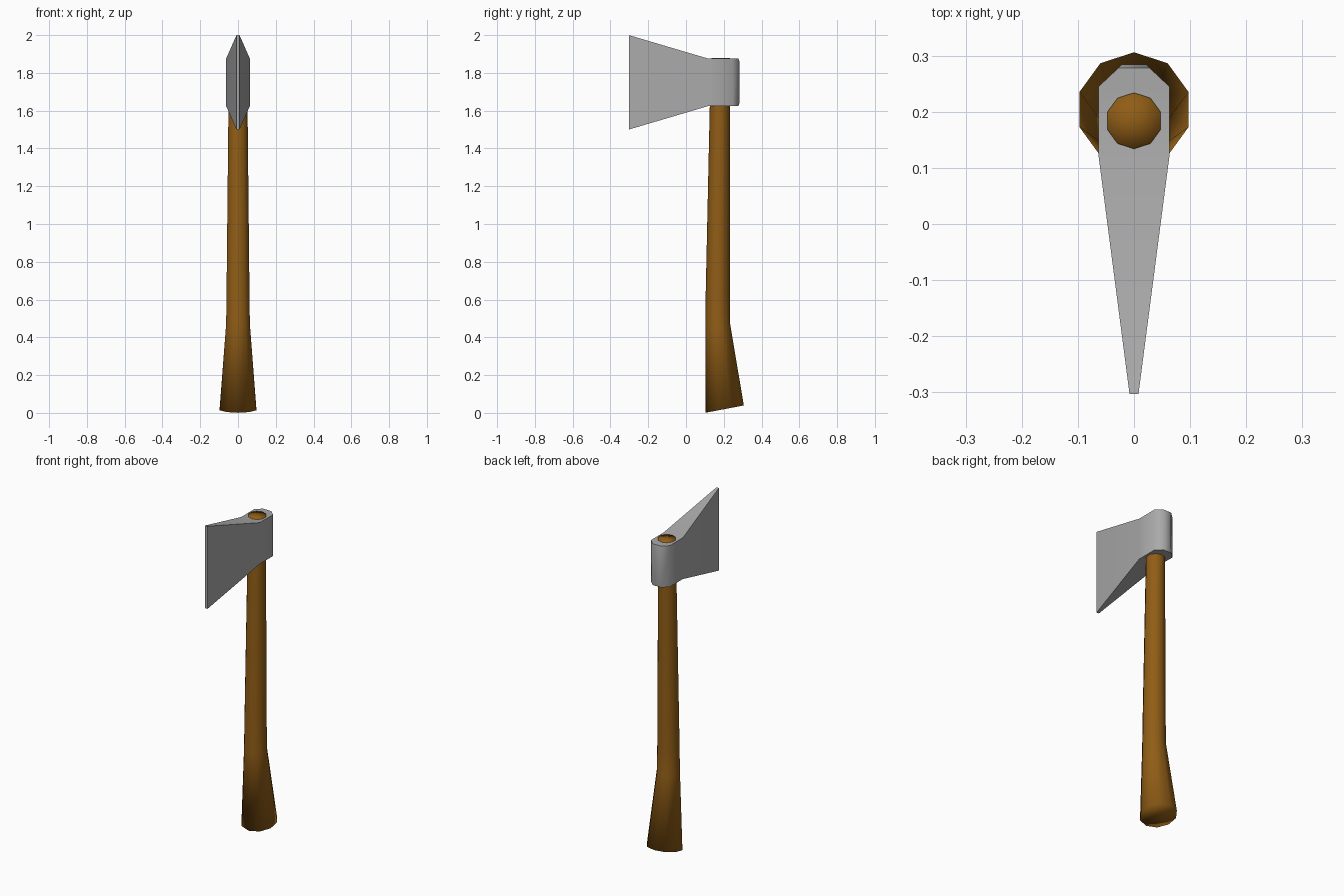
import bpy, bmesh, math

cube = bpy.data.objects.get("Cube")
if cube:
    bpy.data.objects.remove(cube, do_unlink=True)


def material(name, rgb, rough):
    m = bpy.data.materials.new(name)
    m.use_nodes = True
    m.diffuse_color = (*rgb, 1)
    bsdf = m.node_tree.nodes["Principled BSDF"]
    bsdf.inputs["Base Color"].default_value = (*rgb, 1)
    bsdf.inputs["Roughness"].default_value = rough
    return m


def finish(bm, name, mat):
    bmesh.ops.recalc_face_normals(bm, faces=bm.faces)
    mesh = bpy.data.meshes.new(name)
    bm.to_mesh(mesh)
    bm.free()
    mesh.materials.append(mat)
    ob = bpy.data.objects.new(name, mesh)
    bpy.context.collection.objects.link(ob)
    bpy.ops.object.select_all(action='DESELECT')
    ob.select_set(True)
    bpy.context.view_layer.objects.active = ob
    return ob


def bridge(bm, a, b):
    n = len(a)
    for i in range(n):
        j = (i + 1) % n
        bm.faces.new((a[i], a[j], b[j], b[i]))


wood = material("brown wood", (0.28, 0.11, 0.008), 0.8)
steel = material("grey steel", (0.40, 0.40, 0.40), 0.6)

# Handle: ten-sided rings (centre y, centre z, radius, slope along y)
SIDES = 10
RINGS = [(0.204, 0.02, 0.102, 0.19), (0.168, 0.47, 0.066, 0),
         (0.168, 0.62, 0.064, 0), (0.179, 1.63, 0.053, 0),
         (0.184, 1.88, 0.05, 0)]
bm = bmesh.new()
loops = []
for cy, cz, r, slope in RINGS:
    loop = []
    for i in range(SIDES):
        a = math.pi / 2 + math.tau * i / SIDES
        dy = r * math.sin(a)
        loop.append(bm.verts.new((r * math.cos(a), cy + dy, cz + slope * dy)))
    loops.append(loop)
for lower, upper in zip(loops, loops[1:]):
    bridge(bm, lower, upper)
# End caps as fans
for loop, ring in ((loops[0], RINGS[0]), (loops[-1], RINGS[-1])):
    hub = bm.verts.new((0, ring[0], ring[1]))
    for i in range(SIDES):
        bm.faces.new((loop[i], loop[(i + 1) % SIDES], hub))
finish(bm, "handle", wood)
bpy.ops.object.shade_smooth()

# Head: rectangular sections from edge to poll (y, half width, half height)
SECTIONS = [(-0.303, 0.008, 0.25), (0.12, 0.063, 0.125), (0.245, 0.063, 0.125),
            (0.278, 0.028, 0.125), (0.284, 0.022, 0.105)]
MID_Z = 1.75
bm = bmesh.new()
loops = [[bm.verts.new((sx * w, y, MID_Z + sz * h))
          for sx, sz in ((-1, -1), (1, -1), (1, 1), (-1, 1))]
         for y, w, h in SECTIONS]
for a, b in zip(loops, loops[1:]):
    bridge(bm, a, b)
bm.faces.new(loops[0])
bm.faces.new(loops[-1])
finish(bm, "axe_head", steel)
bpy.ops.object.shade_smooth_by_angle(angle=math.radians(50))
